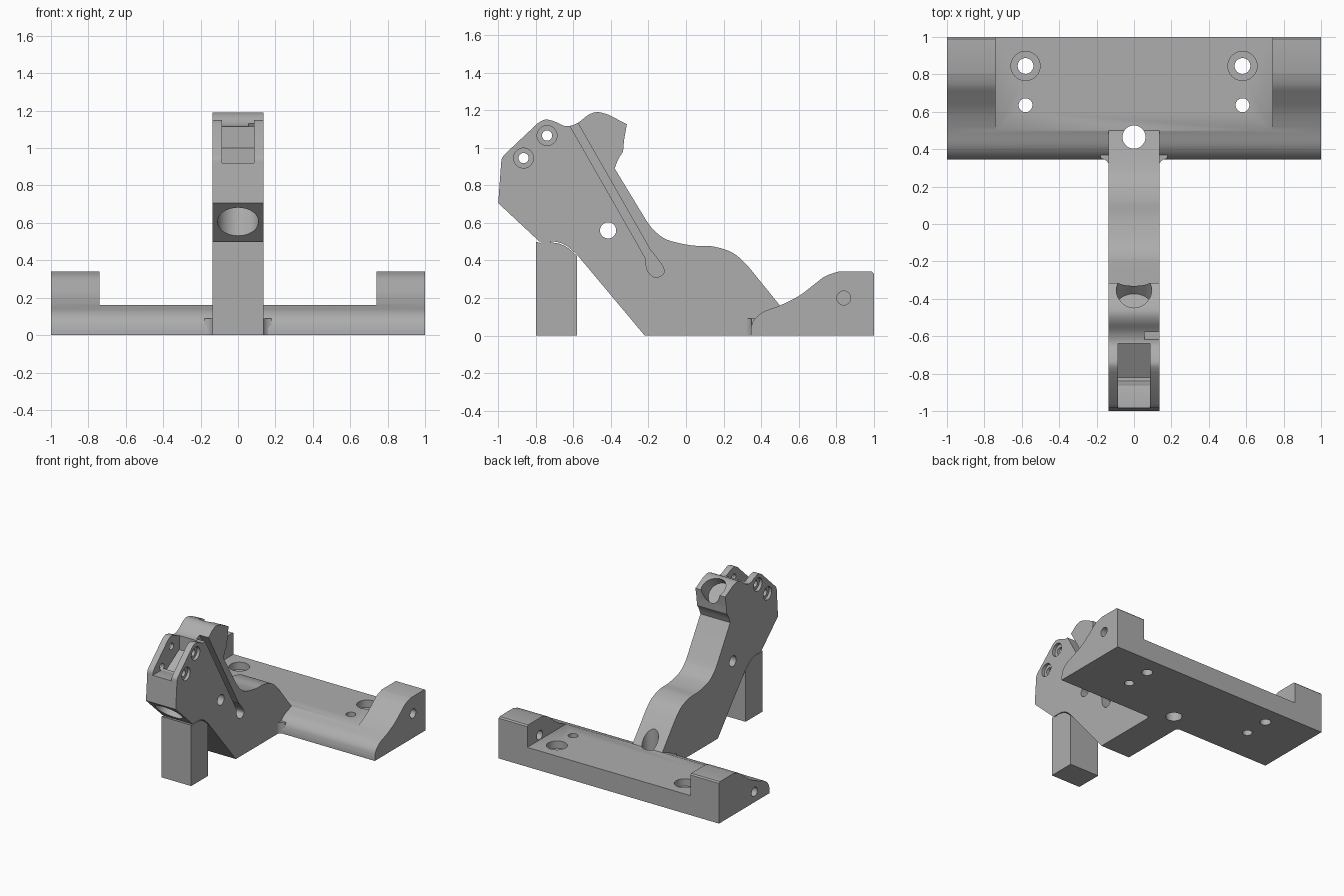
import bpy, bmesh, math
from mathutils import Vector

if "Cube" in bpy.data.objects:
    bpy.data.objects.remove(bpy.data.objects["Cube"], do_unlink=True)

GREY = (0.42, 0.42, 0.42, 1)
mat = bpy.data.materials.new("plain grey")
mat.use_nodes = True
mat.diffuse_color = GREY
mat.node_tree.nodes["Principled BSDF"].inputs["Base Color"].default_value = GREY


def finish(name, bm):
    bmesh.ops.recalc_face_normals(bm, faces=bm.faces[:])
    mesh = bpy.data.meshes.new(name)
    bm.to_mesh(mesh)
    bm.free()
    mesh.materials.append(mat)
    ob = bpy.data.objects.new(name, mesh)
    bpy.context.collection.objects.link(ob)
    return ob


def prism(name, pts, x0, x1):
    """Side outline (y, z) extruded along x."""
    bm = bmesh.new()
    face = bm.faces.new([bm.verts.new((x0, y, z)) for y, z in pts])
    new = bmesh.ops.extrude_face_region(bm, geom=[face])["geom"]
    bmesh.ops.translate(bm, vec=(x1 - x0, 0, 0),
                        verts=[v for v in new if isinstance(v, bmesh.types.BMVert)])
    return finish(name, bm)


def rod(name, a, b, r, r_end=None, stretch=1, sides=40):
    """Cylinder or cone from a to b."""
    a, b = Vector(a), Vector(b)
    bm = bmesh.new()
    bmesh.ops.create_cone(bm, cap_ends=True, segments=sides, radius1=r,
                          radius2=r if r_end is None else r_end, depth=(b - a).length)
    for v in bm.verts:
        v.co.y *= stretch
    turn = Vector((0, 0, 1)).rotation_difference(b - a).to_matrix()
    for v in bm.verts:
        v.co = turn @ v.co + (a + b) / 2
    return finish(name, bm)


def combine(target, tool, operation="DIFFERENCE", keep=False):
    mod = target.modifiers.new("combine", "BOOLEAN")
    mod.operation, mod.object, mod.solver = operation, tool, "EXACT"
    bpy.context.view_layer.objects.active = target
    bpy.ops.object.modifier_apply(modifier=mod.name)
    if not keep:
        bpy.data.objects.remove(tool, do_unlink=True)


def curve(pts, steps=5):
    """Smooth curve through the points."""
    p = [Vector(q) for q in [pts[0], *pts, pts[-1]]]
    out = []
    for a, b, c, d in zip(p, p[1:], p[2:], p[3:]):
        for i in range(steps):
            t = i / steps
            out.append(tuple((2 * b + (c - a) * t + (2 * a - 5 * b + 4 * c - d) * t * t
                              + (3 * b - a - 3 * c + d) * t ** 3) / 2))
    return out + [tuple(pts[-1])]


# Arm outline
underside = [(-0.78, 0.5), (-0.70, 0.5), (-0.64, 0.48), (-0.58, 0.43)]
outline = ([(-0.22, 0), (0.5, 0), (0.5, 0.16)]
           + curve([(0.33, 0.37), (0.25, 0.44), (0.14, 0.475), (0.03, 0.48),
                    (-0.1, 0.51), (-0.17, 0.56), (-0.21, 0.61)])
           + curve([(-0.38, 0.89), (-0.36, 0.94), (-0.335, 0.98)])
           + [(-0.33, 1.04), (-0.315, 1.125)]
           + curve([(-0.41, 1.175), (-0.47, 1.19), (-0.52, 1.175), (-0.58, 1.13),
                    (-0.64, 1.115), (-0.70, 1.14), (-0.75, 1.15), (-0.79, 1.13)])
           + curve([(-0.96, 0.97), (-0.98, 0.945), (-0.985, 0.91)])
           + [(-1, 0.705)] + curve(underside))
W = 0.135
arm = prism("arm", outline, -W, W)

# Swollen collar round the slanted bore, trimmed to the arm outline
MOUTH = Vector((0, -0.895, 0.605))
AXIS = Vector((0, 1, 1)).normalized()
collar = rod("collar", MOUTH - AXIS * 0.1, MOUTH + AXIS * 0.23, 0.165, stretch=1.26, sides=64)
taper = rod("taper", MOUTH + AXIS * 0.23, MOUTH + AXIS * 0.31, 0.165, 0.125, 1.26, 64)
combine(collar, taper, "UNION")
trim = prism("trim", outline, -0.2, 0.2)
combine(collar, trim, "INTERSECT")
combine(arm, collar, "UNION")

# Slanted bore and rear scoop
combine(arm, rod("bore", MOUTH - AXIS * 0.1, MOUTH + AXIS * 0.3, 0.11, sides=64))
scoop = Vector((0, -0.37, 1.13))
combine(arm, rod("scoop", scoop - AXIS * 0.1, scoop + AXIS * 0.2, 0.095, sides=48))

# Slot between the cheeks
combine(arm, prism("slot", [(-1.1, 0.92), (-0.84, 0.92), (-0.82, 0.89), (-0.64, 1.0),
                            (-0.64, 1.3), (-1.1, 1.3)], -0.085, 0.085))

# Cross holes with counterbores on both cheeks
for y, z in [(-0.865, 0.945), (-0.74, 1.065)]:
    combine(arm, rod("pin_hole", (-1, y, z), (1, y, z), 0.027))
    for s in (-1, 1):
        combine(arm, rod("pin_recess", (s * 0.11, y, z), (s * 0.3, y, z), 0.053))
combine(arm, rod("pivot_hole", (-1, -0.415, 0.56), (1, -0.415, 0.56), 0.043))

# Cable groove on the left side, ending in a rounded pocket
start, end = Vector((-0.64, 1.2)), Vector((-0.195, 0.42))
side = (end - start).normalized().orthogonal() * 0.022
combine(arm, prism("groove", [start + side, end + side, end - side, start - side], 0.055, 0.3))
combine(arm, prism("pocket", curve([(-0.215, 0.425), (-0.207, 0.35), (-0.165, 0.31),
                                    (-0.12, 0.33), (-0.125, 0.37), (-0.18, 0.445)]),
                   0.055, 0.3))

# Base plate with raised ends
base = prism("base", [(0.345, 0)]
             + curve([(0.345, 0.03), (0.36, 0.08), (0.41, 0.125), (0.5, 0.16), (0.6, 0.21),
                      (0.68, 0.27), (0.74, 0.315), (0.81, 0.34)])
             + [(0.99, 0.34), (1, 0.33), (1, 0)], -1, 1)
combine(base, prism("tray", [(0.5, 0.16), (1.1, 0.16), (1.1, 0.5), (0.5, 0.5)], -0.74, 0.74))
for s in (-1, 1):
    x = s * 0.58
    combine(base, rod("screw_hole", (x, 0.845, -1), (x, 0.845, 1), 0.042))
    combine(base, rod("screw_recess", (x, 0.845, 0.1), (x, 0.845, 1), 0.078))
    combine(base, rod("dowel_hole", (x, 0.635, -1), (x, 0.635, 1), 0.037))
    combine(base, rod("side_hole", (s * 0.7, 0.84, 0.2), (s * 1.2, 0.84, 0.2), 0.037))
    combine(base, rod("blind_hole", (s * 0.8, 0.54, 0.085), (s * 1.2, 0.54, 0.085), 0.037))

# Drain hole through arm and base
drain = rod("drain", (0, 0.465, -1), (0, 0.465, 1), 0.062)
combine(arm, drain, keep=True)
combine(base, drain)

# Rounded inner corners where arm meets base
fillets = []
for s in (-1, 1):
    arc = [(0.18 - 0.05 * math.sin(t * math.pi / 12), 0.30 + 0.05 * math.cos(t * math.pi / 12))
           for t in range(7)]
    bm = bmesh.new()
    ring = [(0.18, 0.38), *arc, (0.12, 0.30), (0.12, 0.38)]
    face = bm.faces.new([bm.verts.new((s * x, y, 0)) for x, y in ring])
    new = bmesh.ops.extrude_face_region(bm, geom=[face])["geom"]
    bmesh.ops.translate(bm, vec=(0, 0, 0.09),
                        verts=[v for v in new if isinstance(v, bmesh.types.BMVert)])
    fillets.append(finish("left_fillet" if s > 0 else "right_fillet", bm))

# Support post following the underside of the arm
post = prism("support_post", [(-0.58, 0), (-0.8, 0), (-0.8, 0.5)]
             + [(y, z - 0.006) for y, z in curve(underside)], -W, W)

for ob in (arm, base, post, *fillets):
    bpy.ops.object.select_all(action="DESELECT")
    ob.select_set(True)
    bpy.context.view_layer.objects.active = ob
    bpy.ops.object.shade_smooth_by_angle(angle=math.radians(25))
